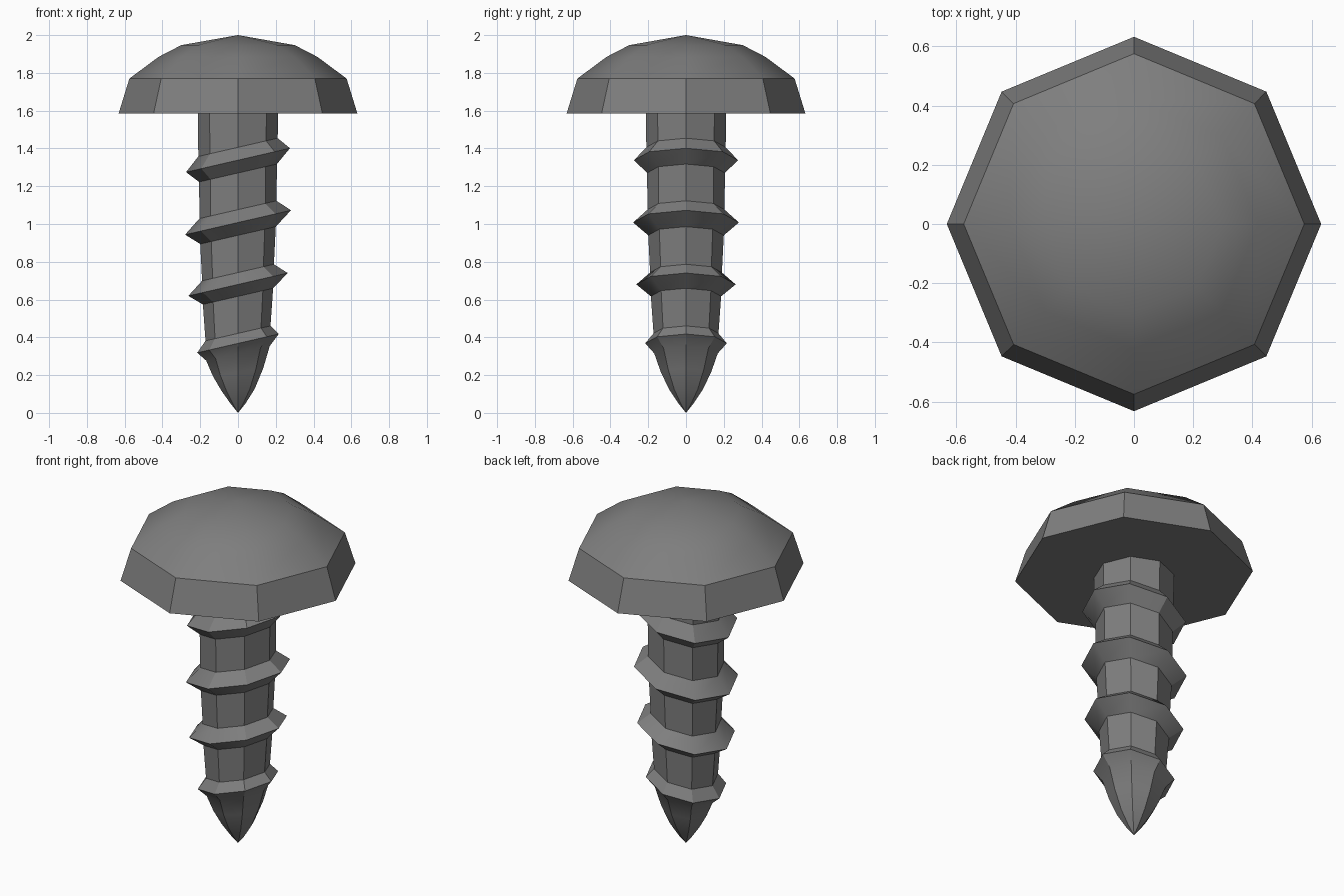
import bpy, bmesh, math

if "Cube" in bpy.data.objects:
    bpy.data.objects.remove(bpy.data.objects["Cube"])

SIDES = 8
steel = bpy.data.materials.new("dark grey steel")
steel.diffuse_color = (0.21, 0.21, 0.21, 1)
steel.use_nodes = True
steel.node_tree.nodes["Principled BSDF"].inputs["Base Color"].default_value = steel.diffuse_color


def loft(name, rings, tip_bottom=None, tip_top=None):
    """Stack octagon rings (z, radius, slope along x), closed by a point or a flat cap."""
    bm = bmesh.new()
    loops = []
    for z, r, slope in rings:
        loop = []
        for i in range(SIDES):
            a = 2 * math.pi * i / SIDES
            x, y = r * math.cos(a), r * math.sin(a)
            loop.append(bm.verts.new((x, y, z + slope * x)))
        loops.append(loop)
    for lo, hi in zip(loops, loops[1:]):
        for i in range(SIDES):
            j = (i + 1) % SIDES
            bm.faces.new((lo[i], lo[j], hi[j], hi[i]))
    for loop, tip in ((loops[0], tip_bottom), (loops[-1], tip_top)):
        if tip is None:
            bm.faces.new(loop)
        else:
            v = bm.verts.new((0, 0, tip))
            for i in range(SIDES):
                bm.faces.new((loop[i], loop[(i + 1) % SIDES], v))
    bmesh.ops.recalc_face_normals(bm, faces=bm.faces[:])
    me = bpy.data.meshes.new(name)
    bm.to_mesh(me)
    bm.free()
    me.materials.append(steel)
    ob = bpy.data.objects.new(name, me)
    bpy.context.collection.objects.link(ob)
    bpy.ops.object.select_all(action='DESELECT')
    ob.select_set(True)
    bpy.context.view_layer.objects.active = ob
    bpy.ops.object.shade_smooth_by_angle(angle=math.radians(30))
    return ob


# domed head with a flat underside
loft("screw_head", [(1.585, 0.632, 0), (1.77, 0.575, 0), (1.885, 0.42, 0),
                    (1.947, 0.30, 0)], tip_top=2.0)

# shaft: pointed end, then four slanted thread ridges
SLOPE = 0.23
rings = [(0.05, 0.04, 0), (0.122, 0.088, 0.05), (0.215, 0.133, 0.15)]
for z, base, peak, half in ((0.368, 0.17, 0.216, 0.053), (0.68, 0.188, 0.263, 0.063),
                            (1.008, 0.202, 0.28, 0.068), (1.338, 0.208, 0.275, 0.068)):
    rings += [(z - half, base - 0.002, SLOPE), (z, peak, SLOPE), (z + half, base + 0.002, SLOPE)]
rings.append((1.59, 0.213, 0))
loft("threaded_shaft", rings, tip_bottom=0.0)
